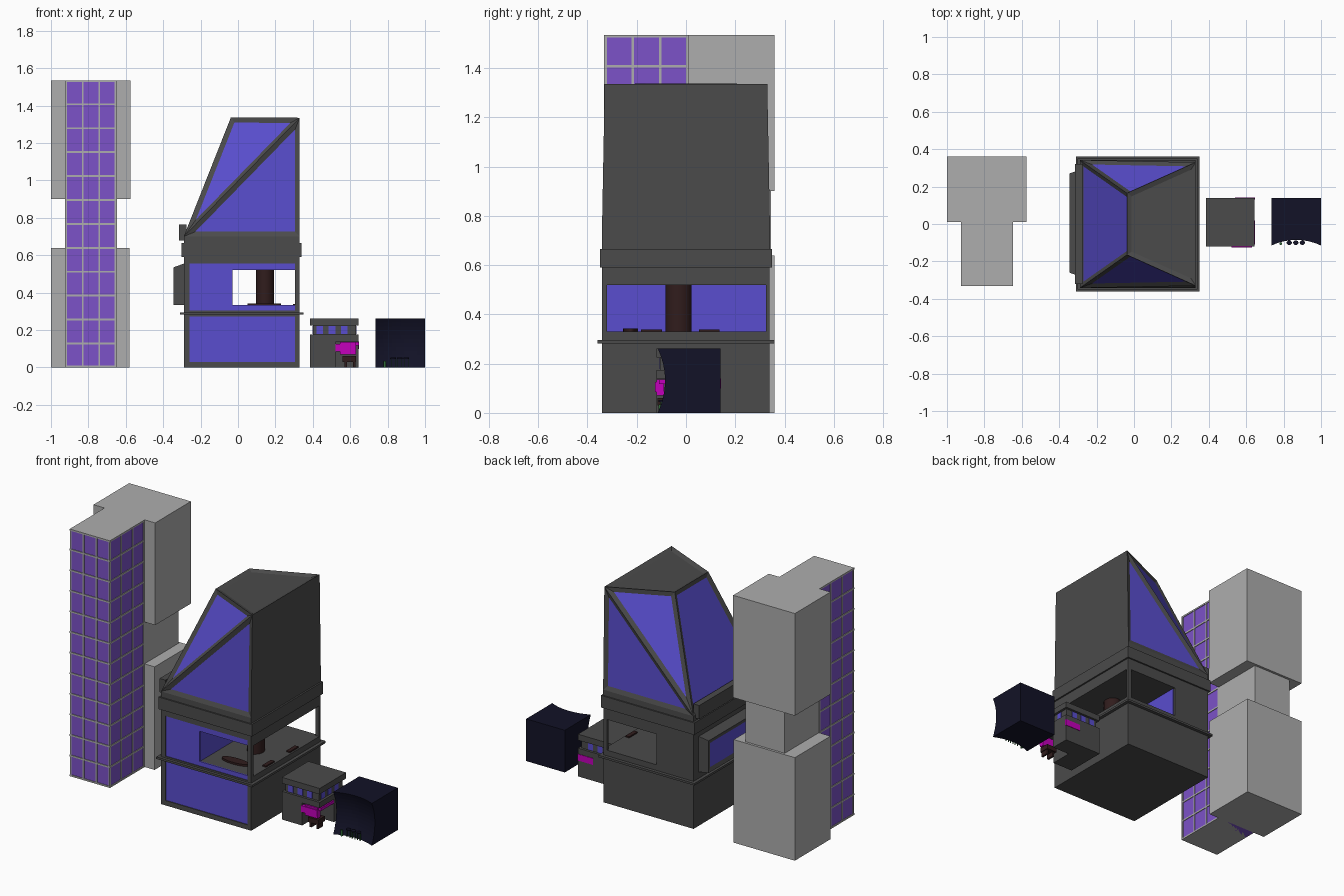
import bpy, bmesh, math

if "Cube" in bpy.data.objects:
    bpy.data.objects.remove(bpy.data.objects["Cube"])

MATS = {}
for n, c in {"light_grey": (.42, .42, .42), "charcoal": (.07, .07, .07), "blue_glass": (.1, .075, .62),
             "violet_glass": (.2, .085, .58), "navy": (.006, .006, .02), "magenta": (.55, .0, .5),
             "brown": (.03, .012, .012), "green": (.03, .15, .04)}.items():
    MATS[n] = bpy.data.materials.new(n)
    MATS[n].diffuse_color = (*c, 1)


def finish(name, bm, *mats):
    bmesh.ops.recalc_face_normals(bm, faces=bm.faces)
    me = bpy.data.meshes.new(name)
    bm.to_mesh(me)
    bm.free()
    for m in mats:
        me.materials.append(MATS[m])
    ob = bpy.data.objects.new(name, me)
    bpy.context.collection.objects.link(ob)
    return ob


def box(name, x0, x1, y0, y1, z0, z1, mat="charcoal"):
    bm = bmesh.new()
    bmesh.ops.create_cube(bm, size=1)
    for v in bm.verts:
        v.co = ((x0 + x1) / 2 + v.co.x * (x1 - x0), (y0 + y1) / 2 + v.co.y * (y1 - y0),
                (z0 + z1) / 2 + v.co.z * (z1 - z0))
    return finish(name, bm, mat)


def disc(name, x, y, z0, z1, rx, ry, mat):
    bm = bmesh.new()
    bmesh.ops.create_cone(bm, cap_ends=True, segments=32, radius1=1, radius2=1, depth=1)
    for v in bm.verts:
        v.co = (x + v.co.x * rx, y + v.co.y * ry, (z0 + z1) / 2 + v.co.z * (z1 - z0))
    ob = finish(name, bm, mat)
    ob.data.shade_smooth()
    ob.data.set_sharp_from_angle(angle=math.radians(40))
    return ob


def framed(name, pts, faces, glass, inset, depth):
    """Solid whose listed faces get a recessed pane (value = material slot)."""
    bm = bmesh.new()
    vs = [bm.verts.new(p) for p in pts]
    fs = [bm.faces.new([vs[i] for i in f]) for f in faces]
    bmesh.ops.recalc_face_normals(bm, faces=bm.faces)
    for i, slot in glass.items():
        bmesh.ops.inset_individual(bm, faces=[fs[i]], thickness=inset, depth=-depth, use_even_offset=True)
        fs[i].material_index = slot
    return finish(name, bm, "charcoal", "blue_glass")


# --- Glass tower with grey service blocks
H = 1.535
box("tower_glass", -.92, -.652, -.328, .01, 0, H - .01, "violet_glass")
box("tower_core", -.92, -.65, .01, .345, 0, H - .01, "light_grey")
box("tower_lower_block", -1, -.58, .01, .36, 0, .64, "light_grey")
box("tower_upper_block", -1, -.576, .01, .36, .9, H, "light_grey")
for i in range(13):
    z = min(max(i * H / 12, .005), H - .005)
    box("tower_floor_band", -.924, -.648, -.332, .01, z - .005, z + .005, "light_grey")
for i in range(4):
    x = -.918 + i * .264 / 3
    box("tower_front_mullion", x - .005, x + .005, -.332, -.32, 0, H, "light_grey")
    y = -.326 + i * .331 / 3
    for xa, xb in ((-.924, -.915), (-.657, -.648)):
        box("tower_side_mullion", xa, xb, y - .005, y + .005, 0, H, "light_grey")

# --- Main building: base storey
box("base_storey", -.29, .33, -.335, .34, 0, .29)
box("base_front_glass", -.26, .305, -.337, -.33, .03, .275, "blue_glass")
box("ledge", -.31, .35, -.36, .36, .282, .295)

# --- Main building: open middle storey
box("middle_floor", -.29, .33, -.335, .34, .29, .33)
box("middle_closed_room", -.29, -.035, -.335, .34, .33, .52)
box("room_partition_glass", -.036, -.03, -.325, .325, .33, .52, "blue_glass")
box("middle_ceiling", -.29, .33, -.335, .34, .52, .59)
for y0, y1 in ((-.335, -.32), (.325, .34)):
    box("corner_post", .305, .33, y0, y1, .33, .52)
box("front_glass_left", -.26, -.03, -.337, -.33, .305, .555, "blue_glass")
box("front_glass_top", -.03, .305, -.337, -.33, .52, .555, "blue_glass")
box("front_glass_bottom", -.03, .305, -.337, -.33, .305, .333, "blue_glass")

# Front frames around the glazing
for z0, z1 in ((0, .28), (.295, .59)):
    for x0, x1 in ((-.29, -.26), (.305, .33)):
        box("front_frame_post", x0, x1, -.342, -.33, z0, z1)
for z0, z1 in ((0, .03), (.272, .285), (.293, .305), (.555, .59)):
    box("front_frame_rail", -.29, .33, -.342, -.33, z0, z1)

# Interior column and fittings
disc("column", .145, -.03, .33, .52, .048, .053, "brown")
disc("oval_rug", .14, -.225, .33, .342, .09, .03, "brown")
for y in (-.14, .095):
    box("floor_fitting", .295, .32, y - .042, y + .042, .33, .338, "brown")

# Bay window on the left wall
o = [(-.28, .335), (.29, .335), (.29, .555), (-.28, .555)]
f = [(-.26, .335), (.27, .335), (.27, .535), (-.26, .535)]
framed("bay_window", [(-.29, y, z) for y, z in o] + [(-.345, y, z) for y, z in f],
       [(0, 1, 2, 3), (4, 5, 6, 7), (0, 1, 5, 4), (1, 2, 6, 5), (2, 3, 7, 6), (3, 0, 4, 7)],
       {1: 1}, .025, .008)

# --- Band and faceted glass top
box("cornice_band", -.302, .34, -.35, .35, .59, .665)
box("top_plinth", -.29, .33, -.342, .342, .665, .7)
box("left_sill", -.315, -.275, -.32, .32, .68, .765)
pts = [(-.29, -.342, .7), (.33, -.342, .7), (.33, .342, .7), (-.29, .342, .7),
       (-.038, -.165, 1.337), (.33, -.33, 1.335), (.33, .33, 1.335), (-.038, .165, 1.337)]
framed("faceted_top", pts,
       [(0, 1, 5), (0, 5, 4), (2, 3, 6), (3, 7, 6), (0, 4, 7, 3), (4, 5, 6, 7), (1, 2, 6, 5), (3, 2, 1, 0)],
       {0: 1, 1: 1, 2: 1, 3: 1, 4: 1, 5: 0}, .026, .01)

# --- Small shop with an open corner
box("shop_body_left", .385, .525, -.12, .14, 0, .14)
box("shop_body_back", .525, .645, .02, .14, 0, .14)
box("shop_lintel", .385, .645, -.12, .14, .14, .175)
box("shop_clerestory", .4, .63, -.105, .125, .175, .225)
box("shop_roof", .385, .645, -.12, .14, .225, .262)
for i in range(3):
    a = .42 + i * .065
    box("shop_window", a, a + .035, -.108, .128, .178, .222, "blue_glass")
    b = -.085 + i * .065
    box("shop_window", .397, .633, b, b + .035, .178, .222, "blue_glass")
box("shop_sign_panel", .52, .63, -.126, -.105, .085, .125, "magenta")
box("shop_sign_end", .545, .63, -.12, -.09, .07, .135, "magenta")
box("shop_side_strip", .63, .647, -.11, .02, .118, .135, "magenta")
box("shop_back_strip", .54, .647, .13, .143, .1, .14, "magenta")
box("shop_counter", .56, .632, -.115, -.05, .03, .06, "brown")
for x in (.57, .615):
    box("shop_counter_leg", x, x + .012, -.11, -.06, 0, .03, "brown")

# --- Navy kiosk with a dished front
bm = bmesh.new()
bmesh.ops.create_grid(bm, x_segments=12, y_segments=12, size=1)
back = [v for v in bmesh.ops.extrude_face_region(bm, geom=bm.faces[:])["geom"]
        if isinstance(v, bmesh.types.BMVert)]
bs = set(back)
for v in bm.verts:
    u, w = v.co.x, v.co.y
    v.co = (.8675 + .1325 * u, .14 if v in bs else -.055 - .03 * (u * u + w * w), .131 + .131 * w)
bmesh.ops.holes_fill(bm, edges=[e for e in bm.edges if e.is_boundary])
finish("dished_kiosk", bm, "navy")

# Stools and a plant in front of the kiosk
for x in (.83, .865, .9):
    disc("stool_seat", x, -.1, .045, .052, .014, .012, "navy")
    for dx in (-.01, .01):
        box("stool_leg", x + dx - .0015, x + dx + .0015, -.103, -.097, 0, .045, "green")
disc("plant", .785, -.105, 0, .035, .007, .007, "green")

for m in bpy.data.materials:
    if m.users and not m.is_grease_pencil:
        m.use_nodes = True
        m.node_tree.nodes["Principled BSDF"].inputs["Base Color"].default_value = m.diffuse_color
